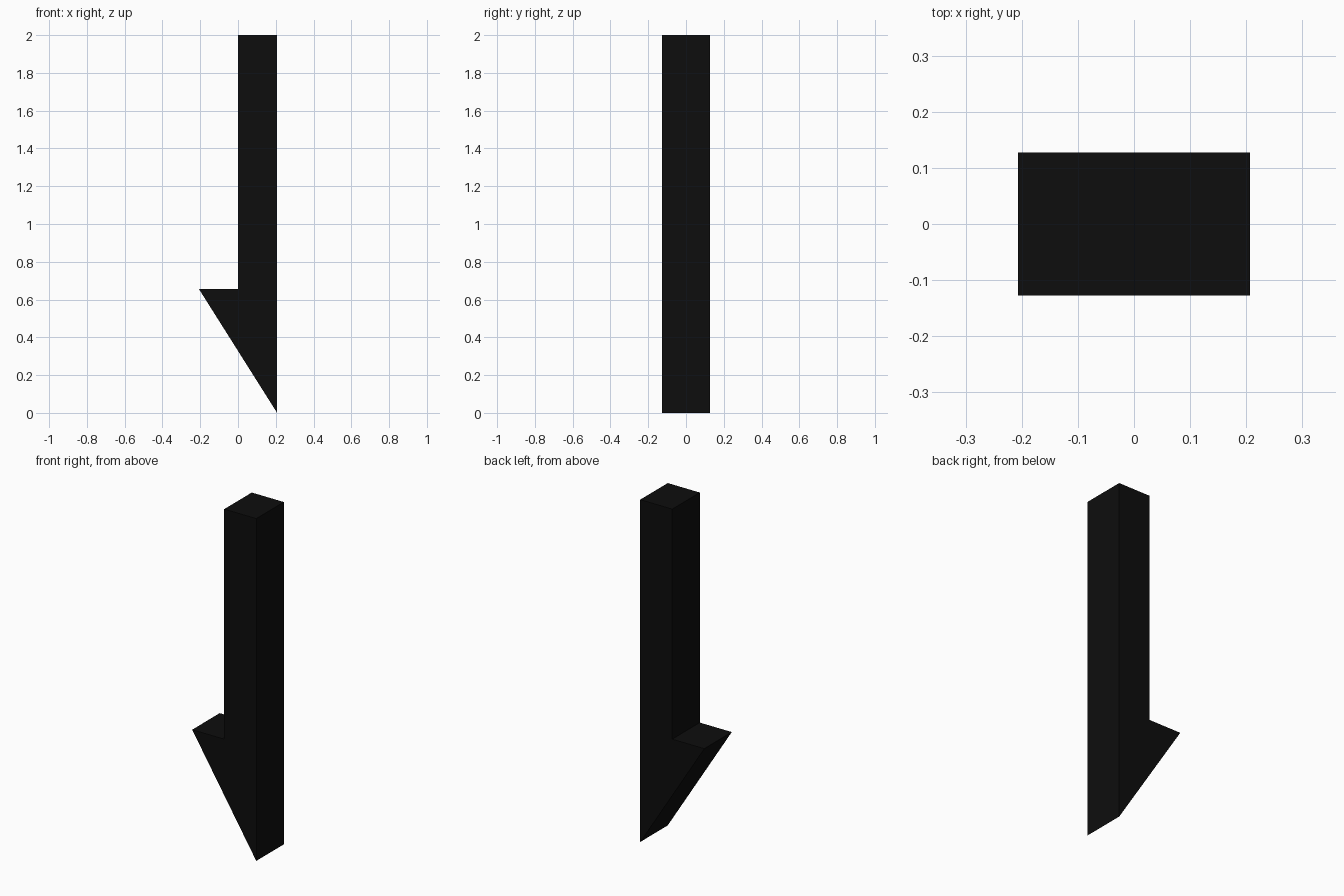
import bpy
import bmesh

if "Cube" in bpy.data.objects:
    bpy.data.objects.remove(bpy.data.objects["Cube"])

HALF_WIDTH = 0.207
HALF_DEPTH = 0.127
SHOULDER_Z = 0.656
TOP_Z = 2.0

# Half-arrow outline in the front plane (x, z)
outline = [
    (HALF_WIDTH, 0.0),
    (HALF_WIDTH, TOP_Z),
    (0.0, TOP_Z),
    (0.0, SHOULDER_Z),
    (-HALF_WIDTH, SHOULDER_Z),
]

# Extrude the outline from front to back
bm = bmesh.new()
front = bm.faces.new([bm.verts.new((x, -HALF_DEPTH, z)) for x, z in outline])
extruded = bmesh.ops.extrude_face_region(bm, geom=[front], use_keep_orig=True)
back_verts = [e for e in extruded["geom"] if isinstance(e, bmesh.types.BMVert)]
bmesh.ops.translate(bm, verts=back_verts, vec=(0, 2 * HALF_DEPTH, 0))
bmesh.ops.recalc_face_normals(bm, faces=bm.faces)

mesh = bpy.data.meshes.new("half_arrow")
bm.to_mesh(mesh)
bm.free()
arrow = bpy.data.objects.new("half_arrow", mesh)
bpy.context.collection.objects.link(arrow)

# Black finish
black = bpy.data.materials.new("black")
black.diffuse_color = (0.004, 0.004, 0.004, 1.0)
black.use_nodes = True
black.node_tree.nodes["Principled BSDF"].inputs["Base Color"].default_value = black.diffuse_color
mesh.materials.append(black)
